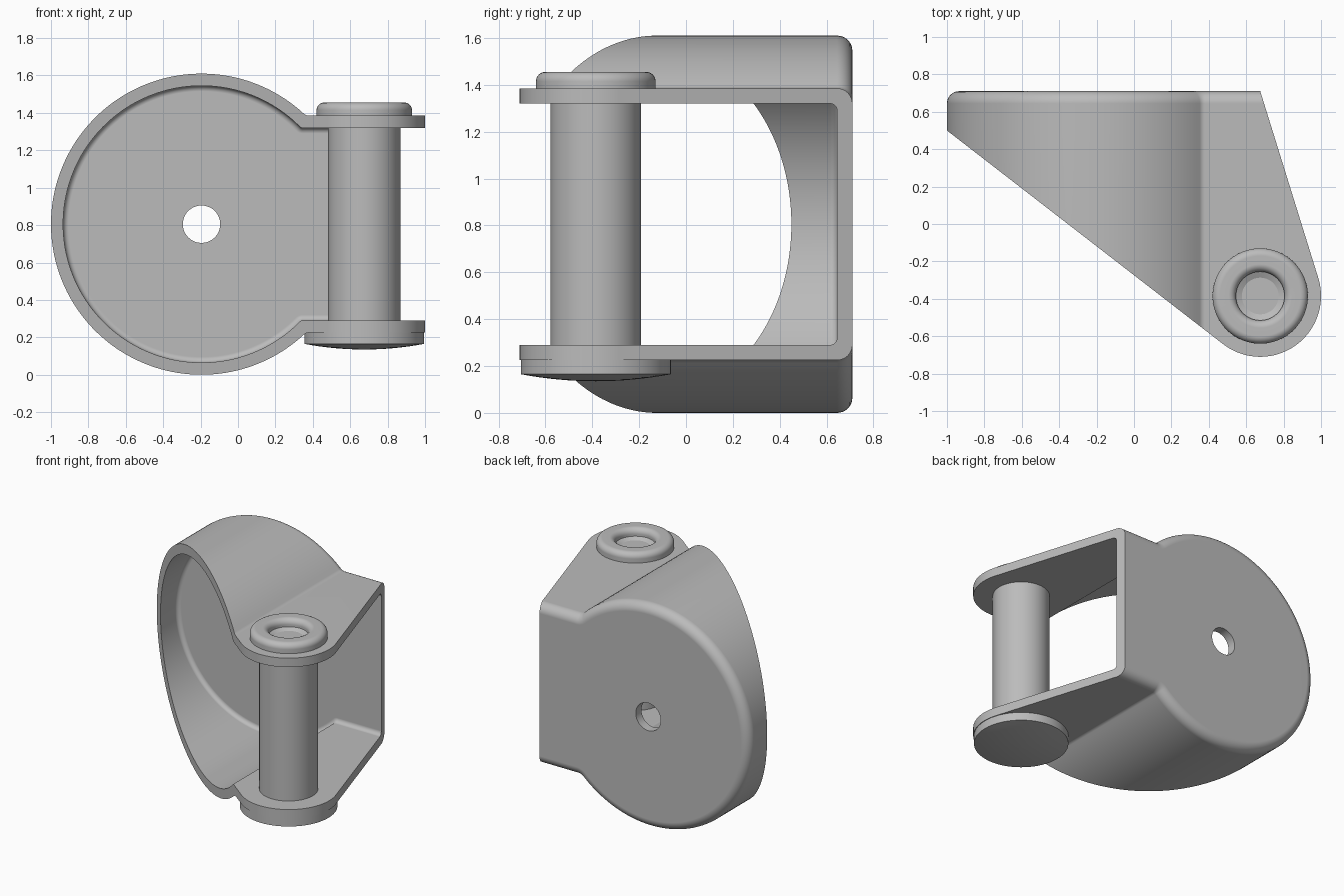
import bpy, bmesh
from math import sin, cos, pi, sqrt, atan2, asin, radians, hypot
from mathutils import Vector

if "Cube" in bpy.data.objects:
    bpy.data.objects.remove(bpy.data.objects["Cube"], do_unlink=True)

grey = bpy.data.materials.new("plain grey")
grey.use_nodes = True
COLOUR = (0.5, 0.5, 0.5, 1)
grey.diffuse_color = COLOUR
grey.node_tree.nodes["Principled BSDF"].inputs["Base Color"].default_value = COLOUR

DISC = Vector((-0.195, 0.805))    # x, z centre of the round cup
PIN = Vector((0.675, -0.385))     # x, y axis of the pin
EYE = 0.325                       # radius of the bracket ends around the pin


def loft(name, rings):
    """Closed solid through rings of equal point count."""
    bm = bmesh.new()
    loops = [[bm.verts.new(p) for p in ring] for ring in rings]
    n = len(loops[0])
    for a, b in zip(loops, loops[1:]):
        for i in range(n):
            j = (i + 1) % n
            bm.faces.new((a[i], a[j], b[j], b[i]))
    bm.faces.new(loops[0])
    bm.faces.new(loops[-1])
    bmesh.ops.recalc_face_normals(bm, faces=bm.faces)
    mesh = bpy.data.meshes.new(name)
    bm.to_mesh(mesh)
    bm.free()
    obj = bpy.data.objects.new(name, mesh)
    bpy.context.collection.objects.link(obj)
    mesh.materials.append(grey)
    return obj


def activate(obj):
    bpy.ops.object.select_all(action='DESELECT')
    obj.select_set(True)
    bpy.context.view_layer.objects.active = obj


def carve(obj, cutter, operation):
    mod = obj.modifiers.new("cut", 'BOOLEAN')
    mod.operation, mod.solver, mod.object = operation, 'EXACT', cutter
    activate(obj)
    bpy.ops.object.modifier_apply(modifier=mod.name)
    bpy.data.objects.remove(cutter, do_unlink=True)


def smooth(obj):
    activate(obj)
    bpy.ops.object.shade_smooth_by_angle(angle=radians(32))
    mod = obj.modifiers.new("even shading", 'WEIGHTED_NORMAL')
    mod.keep_sharp = True


def arc(cx, cy, r, start, end, n):
    steps = [start + (end - start) * i / n for i in range(n + 1)]
    return [(cx + r * cos(t), cy + r * sin(t)) for t in steps]


def outline(radius, half, blend, end):
    """Circle joined to a straight-sided tongue, with blended corners."""
    fx, fz = sqrt((radius + blend) ** 2 - (half + blend) ** 2), half + blend
    a = atan2(fz, fx)
    top = [(end, half)] + arc(fx, fz, blend, 1.5 * pi, a + pi, 6)
    top += arc(0, 0, radius, a, pi, 64)[1:]
    return top + [(x, -z) for x, z in reversed(top[:-1])]


def tongue_cup(name, radius, half, blend, end, back, front, fillet):
    """Solid of the outline with a rounded back edge."""
    rings = []
    for i in range(9):
        t = i / 8 * pi / 2
        d = fillet * (1 - sin(t))
        y = back - fillet * (1 - cos(t))
        rings.append([(DISC.x + x, y, DISC.y + z)
                      for x, z in outline(radius - d, half - d, blend + d, end)])
    rings.append([(x, front, z) for x, _, z in rings[-1]])
    return loft(name, rings)


def tangent_angle(x, y, side):
    """Angle on the eye circle where a line from (x, y) touches it."""
    dx, dy = PIN.x - x, PIN.y - y
    return atan2(dy, dx) + side * (pi / 2 + asin(EYE / hypot(dx, dy)))


# Bracket: hollow cup with two arms, trimmed to its slanted plan shape
bracket = tongue_cup("bracket", 0.805, 0.58, 0.04, 1.5, 0.71, -0.9, 0.065)
carve(bracket, tongue_cup("cavity", 0.74, 0.515, 0.02, 1.7, 0.645, -1.1, 0.03),
      'DIFFERENCE')
left = -1.0
a0 = tangent_angle(left, 0.5, -1) % (2 * pi)
a1 = tangent_angle(PIN.x, 0.71, 1) % (2 * pi)
if a1 < a0:
    a1 += 2 * pi
# extend both straight edges beyond the back and side of the cup
plan = arc(PIN.x, PIN.y, EYE, a0, a1, 40)
slope = (plan[0][1] - 0.5) / (plan[0][0] - left)
lean = (plan[-1][0] - PIN.x) / (0.71 - plan[-1][1])
plan += [(PIN.x - 0.2 * lean, 0.91), (left - 0.2, 0.91), (left - 0.2, 0.5 - 0.2 * slope)]
carve(bracket, loft("plan", [[(x, y, z) for x, y in plan] for z in (-0.2, 1.9)]),
      'INTERSECT')

# Mounting hole through the back
hole = arc(DISC.x, DISC.y, 0.1, 0, 2 * pi, 48)[:-1]
carve(bracket, loft("hole", [[(x, y, z) for x, z in hole] for y in (0.5, 0.9)]),
      'DIFFERENCE')
smooth(bracket)


def turned(name, profile):
    """Lathe a radius, height profile around the pin axis."""
    rings = [[(x, y, z) for x, y in arc(PIN.x, PIN.y, r, 0, 2 * pi, 64)[:-1]]
             for r, z in profile]
    obj = loft(name, rings)
    smooth(obj)
    return obj


# Pin shaft between the arms
turned("pin_shaft", [(0.193, 0.225), (0.193, 1.35)])

# Domed pin head under the lower arm
dome = [(0.32 * k / 8, 0.135 + 0.03 * (k / 8) ** 2) for k in range(1, 9)]
turned("pin_head", [(0.002, 0.135)] + dome + [(0.32, 0.231)])

# Rolled collar on the upper arm, with a conical dimple
rim = arc(0.215, 1.415, 0.04, 0, pi / 2, 8)
lip = arc(0.17, 1.415, 0.04, pi / 2, pi, 8)
turned("pin_collar", [(0.255, 1.385)] + rim + lip + [(0.13, 1.40), (0.002, 1.34)])
